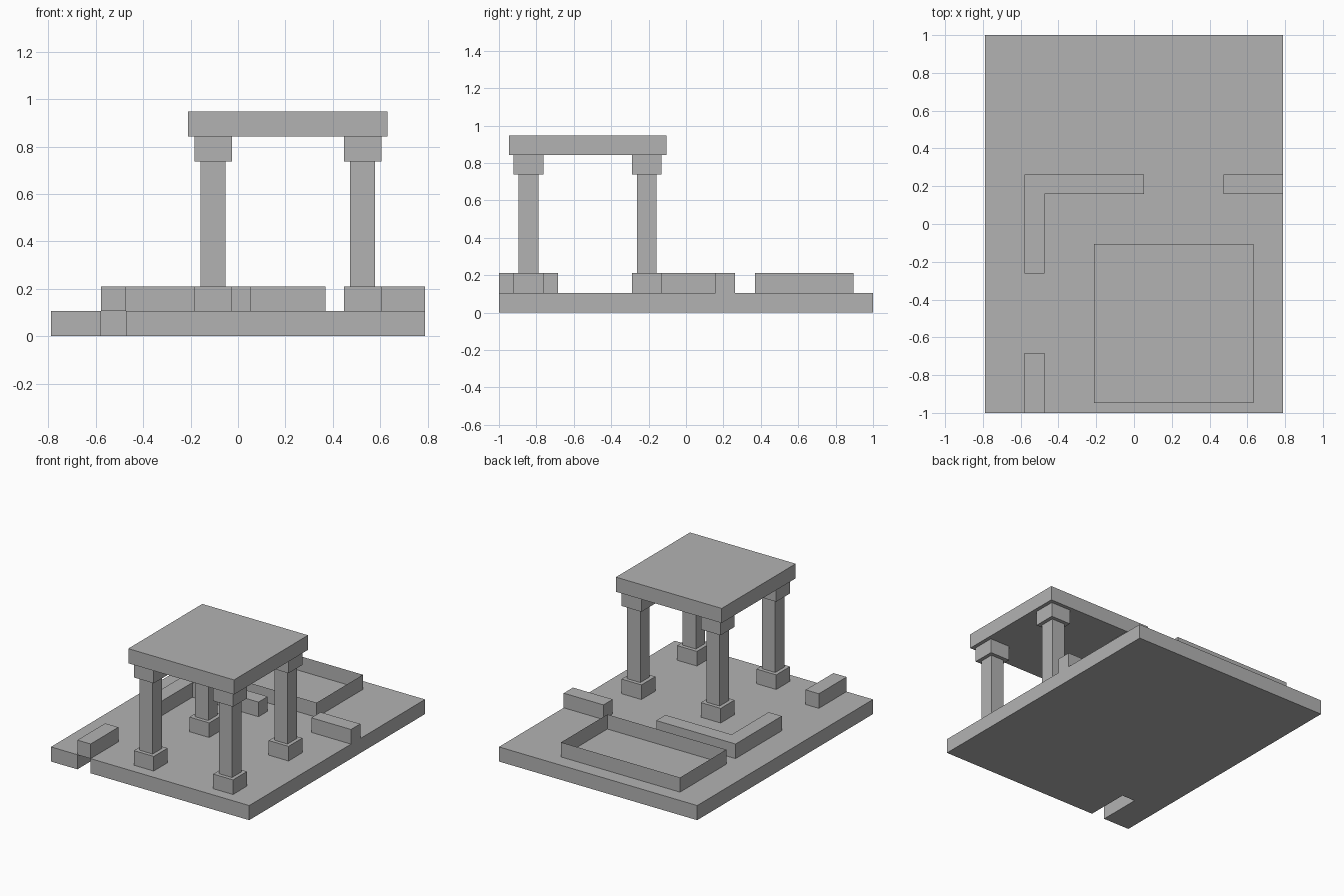
import bpy
import bmesh

default_cube = bpy.data.objects.get("Cube")
if default_cube:
    bpy.data.objects.remove(default_cube, do_unlink=True)

# Everything sits on a modular grid: the plinth is 15 by 19 modules
M = 2 / 19

stone = bpy.data.materials.new("grey stone")
stone.use_nodes = True
GREY = (0.45, 0.45, 0.45, 1)
stone.diffuse_color = GREY
stone.node_tree.nodes["Principled BSDF"].inputs["Base Color"].default_value = GREY


def prism(name, outline, bottom, top, rim=0):
    """Extrude a plan outline upward; a rim width leaves an open centre."""
    bm = bmesh.new()
    verts = [bm.verts.new((x * M, y * M, bottom * M)) for x, y in outline]
    plan = bm.faces.new(verts)
    if rim:
        bmesh.ops.inset_region(bm, faces=[plan], thickness=rim * M,
                               use_boundary=True, use_even_offset=True)
        bmesh.ops.delete(bm, geom=[plan], context='FACES')
    result = bmesh.ops.extrude_face_region(bm, geom=bm.faces[:], use_keep_orig=True)
    raised = [v for v in result["geom"] if isinstance(v, bmesh.types.BMVert)]
    bmesh.ops.translate(bm, verts=raised, vec=(0, 0, (top - bottom) * M))
    bmesh.ops.recalc_face_normals(bm, faces=bm.faces[:])
    mesh = bpy.data.meshes.new(name)
    bm.to_mesh(mesh)
    bm.free()
    mesh.materials.append(stone)
    obj = bpy.data.objects.new(name, mesh)
    bpy.context.collection.objects.link(obj)
    return obj


def rect(x0, x1, y0, y1):
    return [(x0, y0), (x1, y0), (x1, y1), (x0, y1)]


def square(x, y, half):
    return rect(x - half, x + half, y - half, y + half)


# Plinth with a slot running under the front wall stub
prism("plinth", [(-7.5, -9.5), (-5.5, -9.5), (-5.5, -6.5), (-4.5, -6.5),
                 (-4.5, -9.5), (7.5, -9.5), (7.5, 9.5), (-7.5, 9.5)], 0, 1)

# Low walls
prism("front_wall_stub", rect(-5.5, -4.5, -9.5, -6.5), 1, 2)
prism("side_wall_stub", rect(4.5, 7.5, 1.5, 2.5), 1, 2)
prism("corner_wall", [(-5.5, -2.5), (-4.5, -2.5), (-4.5, 1.5),
                      (0.5, 1.5), (0.5, 2.5), (-5.5, 2.5)], 1, 2)

# Open rectangular basin
prism("basin_rim", rect(-5.5, 3.5, 3.5, 8.5), 1, 2, rim=1)

# Four pillars, each with base, shaft and capital
for side, x in (("right", -1), ("left", 5)):
    for end, y in (("front", -8), ("back", -2)):
        label = f"{end}_{side}_pillar"
        prism(label + "_base", square(x, y, 0.75), 1, 2)
        prism(label + "_shaft", square(x, y, 0.5), 2, 7)
        prism(label + "_capital", square(x, y, 0.75), 7, 8)

# Flat roof
prism("roof_slab", square(2, -5, 4), 8, 9)
